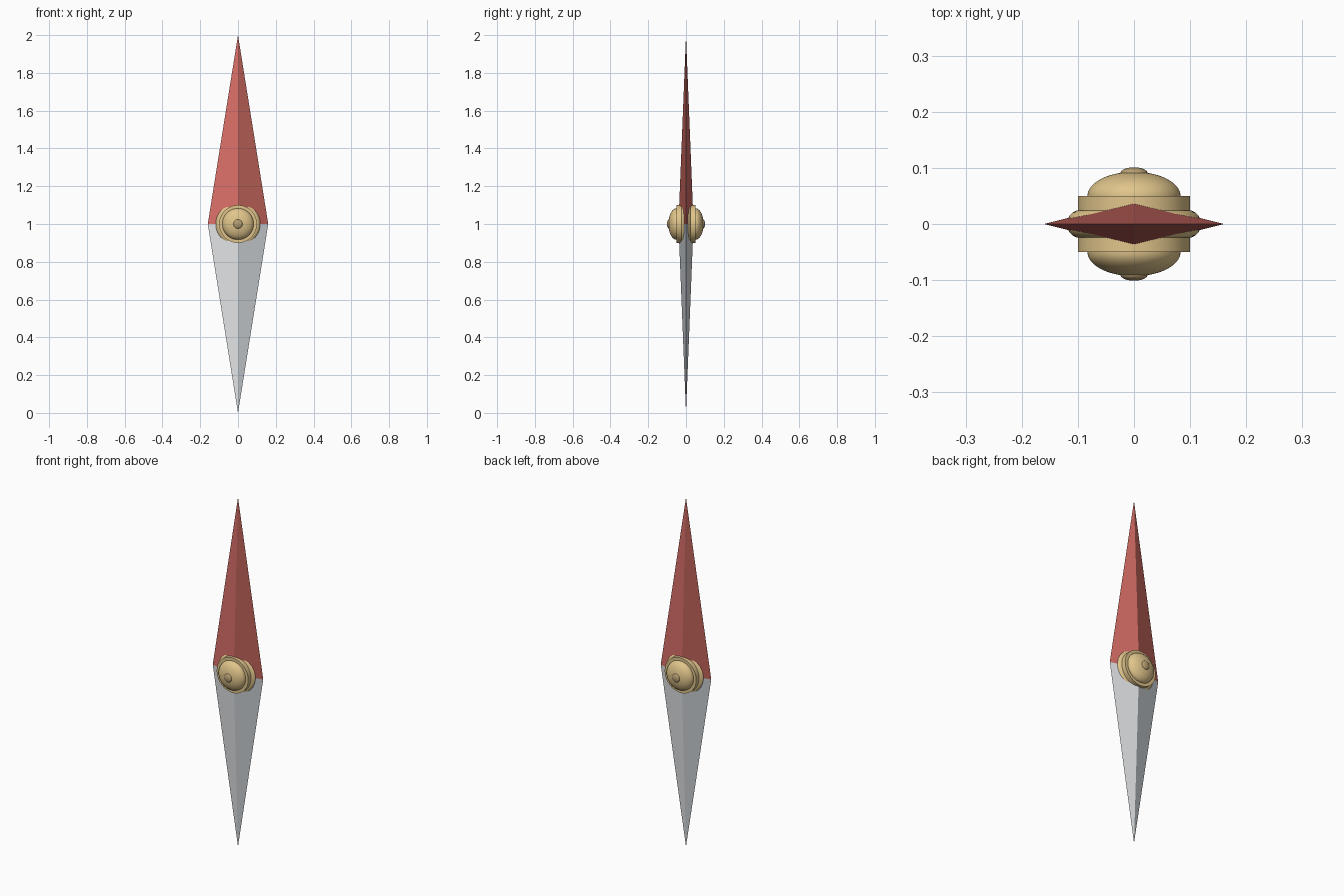
import bpy, bmesh, math

if "Cube" in bpy.data.objects:
    bpy.data.objects.remove(bpy.data.objects["Cube"])


def material(name, color):
    m = bpy.data.materials.new(name)
    m.diffuse_color = (*color, 1)
    m.use_nodes = True
    m.node_tree.nodes["Principled BSDF"].inputs["Base Color"].default_value = m.diffuse_color
    return m


def finish(name, bm, mats):
    bmesh.ops.recalc_face_normals(bm, faces=bm.faces)
    me = bpy.data.meshes.new(name)
    bm.to_mesh(me)
    bm.free()
    ob = bpy.data.objects.new(name, me)
    bpy.context.collection.objects.link(ob)
    for m in mats:
        me.materials.append(m)
    return ob


def blade(name, tip_z, mats):
    """Four-sided spike with facets alternating light and dark."""
    bm = bmesh.new()
    ring = [bm.verts.new(p) for p in
            ((-0.16, 0, 1), (0, -0.04, 1), (0.16, 0, 1), (0, 0.04, 1))]
    tip = bm.verts.new((0, 0, tip_z))
    for i in range(4):
        f = bm.faces.new((ring[i], ring[(i + 1) % 4], tip))
        f.material_index = i % 2
    bm.faces.new(ring)
    return finish(name, bm, mats)


def lathe(name, profile, mat, closed=False, side=1, steps=64):
    """Spin (radius, depth) points round the y axis through z = 1."""
    bm = bmesh.new()
    vs = [bm.verts.new((r, side * y, 1)) for r, y in profile]
    edges = [bm.edges.new(p) for p in zip(vs, vs[1:])]
    if closed:
        edges.append(bm.edges.new((vs[-1], vs[0])))
    bmesh.ops.spin(bm, geom=vs + edges, cent=(0, 0, 1), axis=(0, 1, 0),
                   angle=2 * math.pi, steps=steps)
    bmesh.ops.remove_doubles(bm, verts=bm.verts, dist=1e-5)
    ob = finish(name, bm, [mat])
    bpy.ops.object.select_all(action='DESELECT')
    ob.select_set(True)
    bpy.context.view_layer.objects.active = ob
    bpy.ops.object.shade_smooth_by_angle(angle=math.radians(35))
    return ob


def dome(radius, base, height, n=12):
    return [(radius * math.cos(i * math.pi / 2 / n),
             base + height * math.sin(i * math.pi / 2 / n)) for i in range(n)] + [(0, base + height)]


red = material("red", (0.70, 0.16, 0.14))
dark_red = material("dark_red", (0.47, 0.11, 0.09))
silver = material("silver", (0.77, 0.79, 0.81))
dark_silver = material("dark_silver", (0.57, 0.60, 0.63))
brass = material("brass", (0.75, 0.56, 0.26))
dark_brass = material("dark_brass", (0.48, 0.35, 0.17))

# Needle halves
blade("north_blade", 2, (red, dark_red))
blade("south_blade", 0, (silver, dark_silver))

# Rounded collar round the pivot
lathe("pivot_collar", [(0.095 + 0.025 * math.cos(a), 0.025 * math.sin(a))
                       for a in (2 * math.pi * i / 20 for i in range(20))], brass, closed=True)

# Hub disc, one piece through the needle
lathe("hub_disc", [(0, -0.05), (0.1, -0.05), (0.1, 0.05), (0, 0.05)], brass)

# Domed caps and pivot pins on both faces
for label, side in (("front", -1), ("back", 1)):
    lathe(label + "_cap", [(0, 0.045), (0.083, 0.045)] + dome(0.083, 0.05, 0.043), brass, side=side)
    lathe(label + "_pin", [(0, 0.085), (0.024, 0.085)] + dome(0.024, 0.091, 0.01, 8), dark_brass, side=side)
